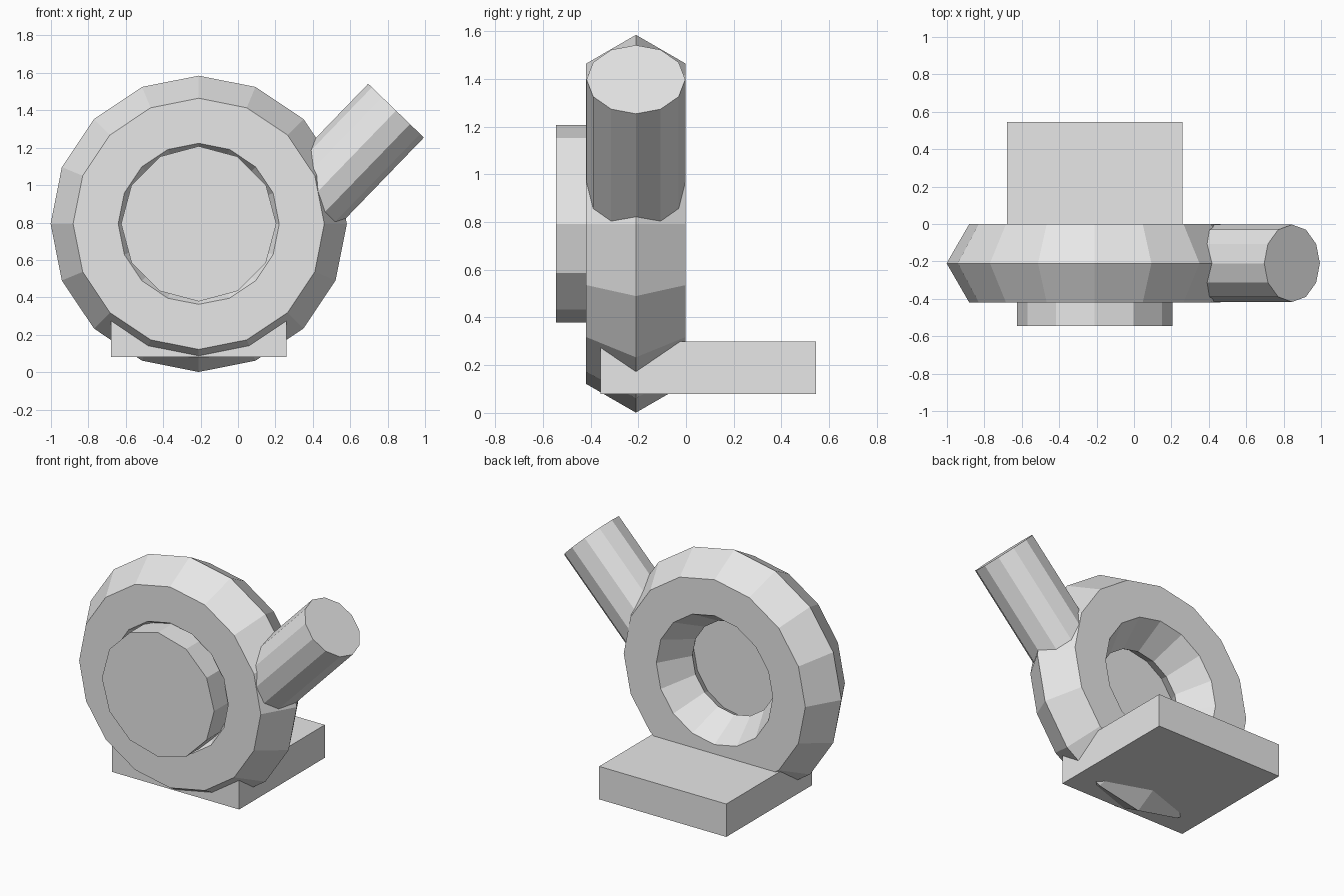
import bpy
import math
from mathutils import Vector

cube = bpy.data.objects.get("Cube")
if cube:
    bpy.data.objects.remove(cube, do_unlink=True)

GREY = (0.8, 0.8, 0.8, 1)
mat = bpy.data.materials.new("light_grey")
mat.use_nodes = True
mat.diffuse_color = GREY
mat.node_tree.nodes["Principled BSDF"].inputs["Base Color"].default_value = GREY

HUB = Vector((-0.21, -0.21, 0.793))  # centre of the ring


def finish(name):
    """Name the newest object, colour it and keep it faceted."""
    obj = bpy.context.object
    obj.name = name
    obj.data.materials.append(mat)
    bpy.ops.object.shade_flat()
    return obj


def cylinder(name, start, end, radius):
    """Twelve-sided closed cylinder between two points."""
    axis = end - start
    bpy.ops.mesh.primitive_cylinder_add(
        vertices=12, radius=radius, depth=axis.length, location=(start + end) / 2,
        rotation=(math.atan2(-axis.y, math.hypot(axis.x, axis.z)),
                  math.atan2(axis.x, axis.z), 0))
    return finish(name)


# Ring with a hexagonal section, standing upright
bpy.ops.mesh.primitive_torus_add(
    major_segments=16, minor_segments=6, major_radius=0.551, minor_radius=0.241,
    location=HUB, rotation=(math.pi / 2, 0, 0))
finish("ring_body")

# Front disc that closes the hole
cylinder("front_disc", Vector((HUB.x, -0.295, HUB.z)),
         Vector((HUB.x, -0.545, HUB.z)), 0.415)

# Slanted side spout, its inner end buried in the ring
tip = Vector((0.845, HUB.y, 1.398))
slant = Vector((0.695, 0, 0.719))
cylinder("side_spout", tip - slant * 0.7, tip, 0.207)

# Flat base reaching backwards
bpy.ops.mesh.primitive_cube_add(size=1, location=(-0.21, 0.093, 0.19))
base = bpy.context.object
base.scale = (0.94, 0.905, 0.22)
bpy.ops.object.transform_apply(location=False, rotation=False, scale=True)
finish("base_plate")
